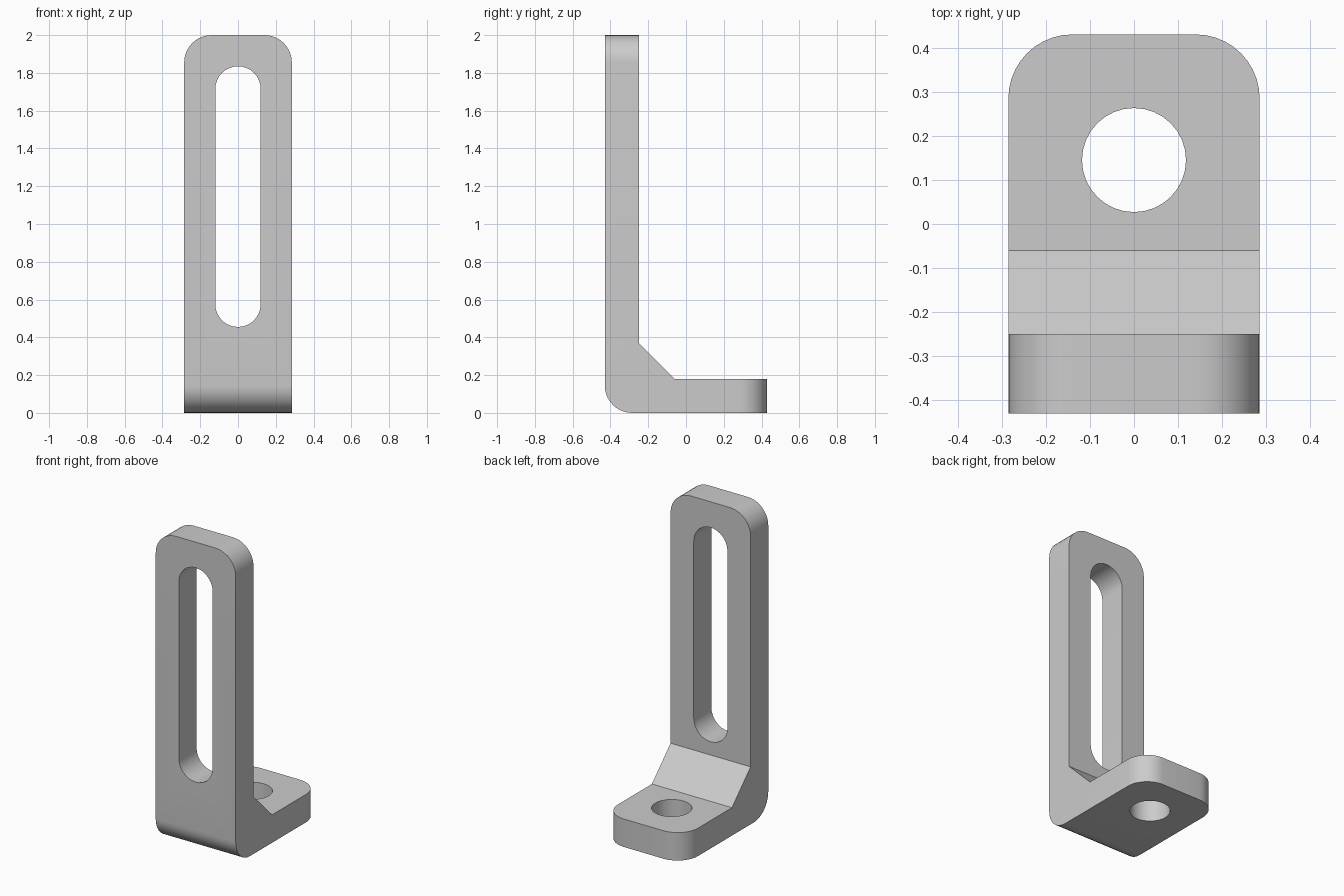
import bpy
import bmesh
import math

cube = bpy.data.objects.get("Cube")
if cube:
    bpy.data.objects.remove(cube, do_unlink=True)

HALF_W, HALF_D, HEIGHT = 0.285, 0.43, 2.0
THICK, ROUND, HOLE_R = 0.18, 0.145, 0.118
GUSSET = 0.19

grey = bpy.data.materials.new("plain_grey")
grey.use_nodes = True
colour = (0.6, 0.6, 0.6, 1)
grey.diffuse_color = colour
grey.node_tree.nodes["Principled BSDF"].inputs["Base Color"].default_value = colour


def prism(name, points, vector):
    """Extrude a closed outline along a vector."""
    bm = bmesh.new()
    face = bm.faces.new([bm.verts.new(p) for p in points])
    new = bmesh.ops.extrude_face_region(bm, geom=[face])["geom"]
    verts = [v for v in new if isinstance(v, bmesh.types.BMVert)]
    bmesh.ops.translate(bm, verts=verts, vec=vector)
    bmesh.ops.recalc_face_normals(bm, faces=bm.faces)
    mesh = bpy.data.meshes.new(name)
    bm.to_mesh(mesh)
    bm.free()
    mesh.materials.append(grey)
    obj = bpy.data.objects.new(name, mesh)
    bpy.context.collection.objects.link(obj)
    return obj


def slot_outline(radius, half_length, steps=16):
    """Stadium outline; a zero half length gives a circle."""
    pts = []
    for end in (0, 1):
        count = steps + 1 if half_length else steps
        for i in range(count):
            a = math.pi * (end + i / steps)
            shift = -half_length if end else half_length
            pts.append((radius * math.cos(a), radius * math.sin(a) + shift))
    return pts


# L-shaped body with a sloped gusset in the inner corner
inner = -HALF_D + THICK
side = [(-HALF_D, 0), (HALF_D, 0), (HALF_D, THICK), (inner + GUSSET, THICK),
        (inner, THICK + GUSSET), (inner, HEIGHT), (-HALF_D, HEIGHT)]
bracket = prism("angle_bracket", [(-HALF_W, y, z) for y, z in side], (2 * HALF_W, 0, 0))

# Rounded heel, upright corners and foot corners
bm = bmesh.new()
bm.from_mesh(bracket.data)


def is_rounded(edge):
    a, b = (v.co for v in edge.verts)
    mid, run = (a + b) / 2, b - a
    heel = mid.y < -HALF_D + 0.001 and mid.z < 0.001
    top = mid.z > HEIGHT - 0.001 and abs(run.y) > 0.01
    foot = mid.y > HALF_D - 0.001 and abs(run.z) > 0.01
    return heel or top or foot


bmesh.ops.bevel(bm, geom=[e for e in bm.edges if is_rounded(e)], offset=ROUND,
                offset_type='OFFSET', segments=10, profile=0.5, affect='EDGES')
bm.to_mesh(bracket.data)
bm.free()

# Adjustment slot through the upright and bolt hole through the foot
slot = prism("slot_cutter",
             [(x, -0.6, z + 1.145) for x, z in slot_outline(0.12, 0.57)], (0, 0.5, 0))
hole = prism("hole_cutter",
             [(x, y + 0.145, -0.1) for x, y in slot_outline(HOLE_R, 0)], (0, 0, 0.5))

bpy.ops.object.select_all(action='DESELECT')
bpy.context.view_layer.objects.active = bracket
bracket.select_set(True)
for cutter in (slot, hole):
    cutter.hide_render = True
    mod = bracket.modifiers.new(cutter.name, 'BOOLEAN')
    mod.operation = 'DIFFERENCE'
    mod.solver = 'EXACT'
    mod.object = cutter
    bpy.ops.object.modifier_apply(modifier=mod.name)
    bpy.data.objects.remove(cutter, do_unlink=True)

bpy.ops.object.shade_smooth_by_angle(angle=math.radians(30))
